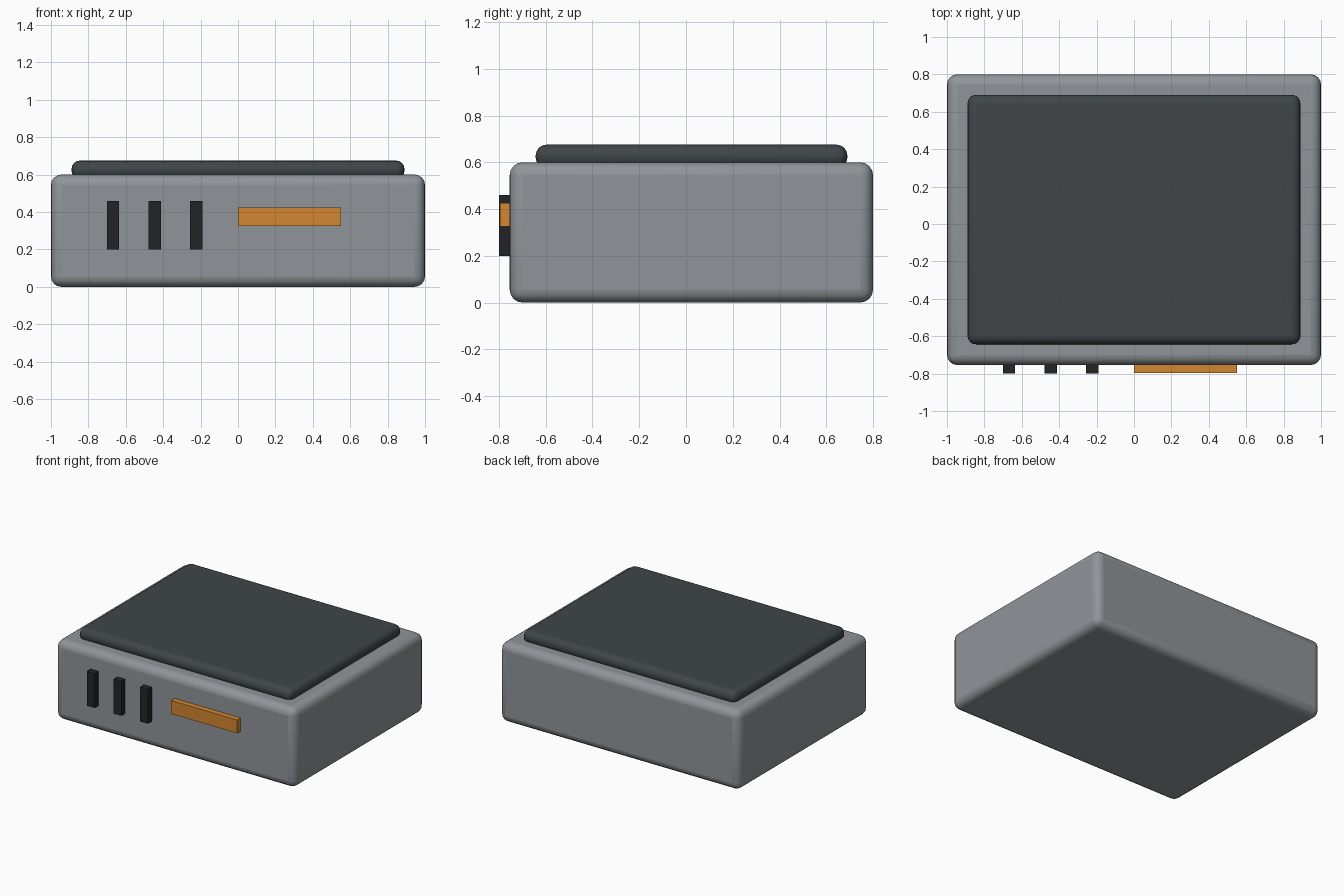
import bpy

if "Cube" in bpy.data.objects:
    bpy.data.objects.remove(bpy.data.objects["Cube"])


def material(name, rgb):
    mat = bpy.data.materials.new(name)
    mat.diffuse_color = (*rgb, 1)
    mat.use_nodes = True
    mat.node_tree.nodes["Principled BSDF"].inputs["Base Color"].default_value = mat.diffuse_color
    return mat


def box(name, lo, hi, mat, bevel=0):
    """Box between two corners, with optional rounded edges."""
    centre = [(a + b) / 2 for a, b in zip(lo, hi)]
    bpy.ops.mesh.primitive_cube_add(size=1, location=centre)
    obj = bpy.context.object
    obj.name = name
    obj.scale = [b - a for a, b in zip(lo, hi)]
    bpy.ops.object.transform_apply(location=False, rotation=False, scale=True)
    obj.data.materials.append(mat)
    if bevel:
        mod = obj.modifiers.new("rounded_edges", "BEVEL")
        mod.width = bevel
        mod.segments = 4
        bpy.ops.object.shade_smooth_by_angle()
    return obj


grey = material("casing_grey", (0.28, 0.30, 0.32))
charcoal = material("lid_charcoal", (0.05, 0.06, 0.065))
black = material("vent_black", (0.015, 0.017, 0.019))
orange = material("strip_orange", (0.65, 0.24, 0.03))

# Main casing and the raised lid on top
box("casing", (-1, -0.754, 0), (1, 0.8, 0.6), grey, 0.055)
box("lid", (-0.89, -0.643, 0.575), (0.89, 0.69, 0.675), charcoal, 0.045)

# Three upright vent bars on the front
for i in range(3):
    x = -0.668 + i * 0.222
    box(f"vent_bar_{i + 1}", (x - 0.033, -0.8, 0.2), (x + 0.033, -0.71, 0.46), black)

# Orange indicator strip on the front
box("indicator_strip", (0, -0.796, 0.325), (0.55, -0.714, 0.425), orange)
